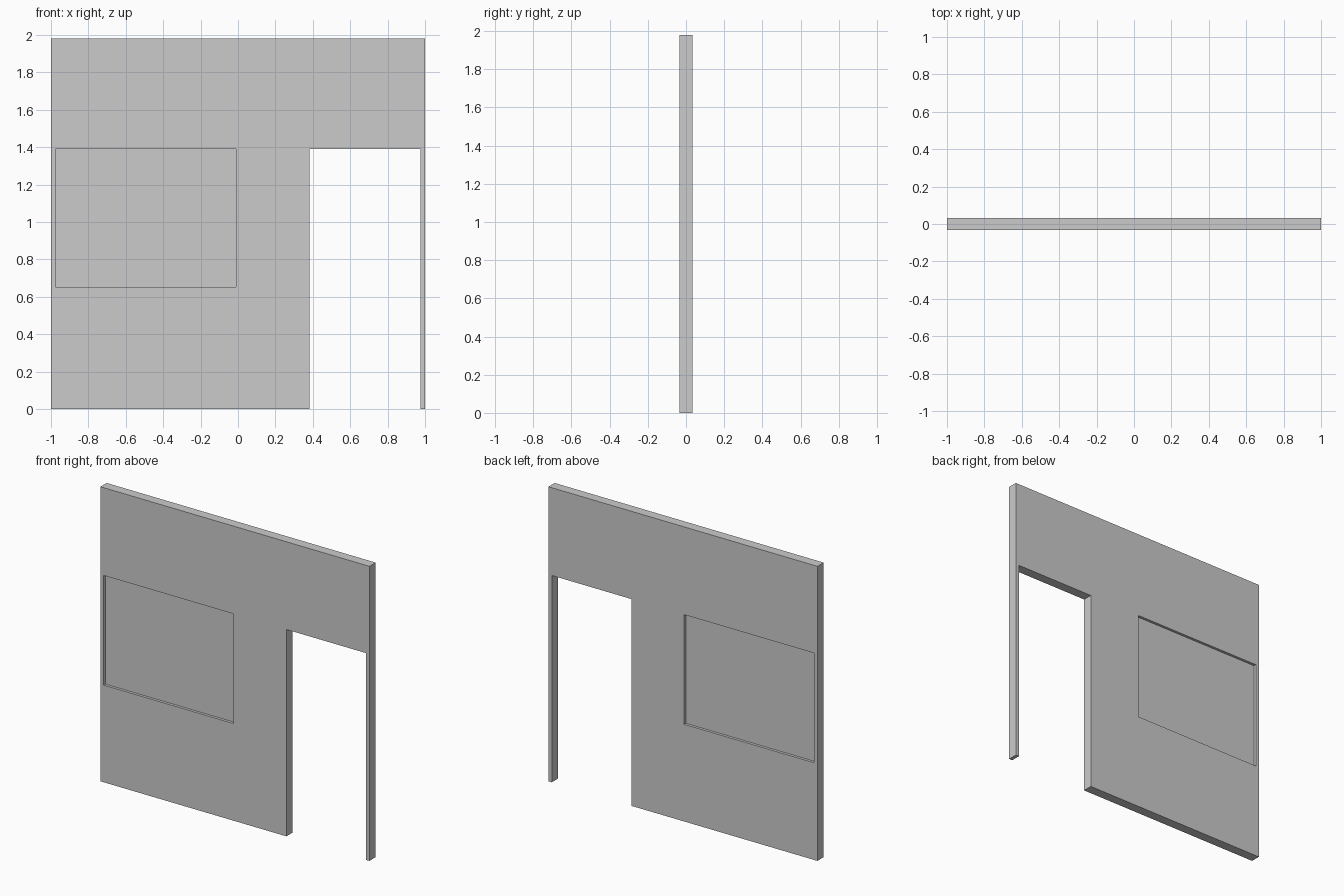
import bpy
from math import pi

if "Cube" in bpy.data.objects:
    bpy.data.objects.remove(bpy.data.objects["Cube"])

THICK = 0.066        # wall thickness
PANE = 0.03          # window pane thickness
TOP = 1.98
DOOR = (0.383, 0.975, 1.39)            # left, right, top
WIN = (-0.976, -0.01, 0.653, 1.39)     # left, right, bottom, top


def slab(name, loops, thickness):
    """Flat x/z outline with holes, thickened evenly about y = 0."""
    curve = bpy.data.curves.new(name, 'CURVE')
    curve.dimensions = '2D'
    curve.fill_mode = 'BOTH'
    curve.extrude = thickness / 2
    for pts in loops:
        s = curve.splines.new('POLY')
        s.points.add(len(pts) - 1)
        for p, (x, z) in zip(s.points, pts):
            p.co = (x, z, 0, 1)
        s.use_cyclic_u = True
        s.use_smooth = False
    obj = bpy.data.objects.new(name, curve)
    obj.rotation_euler.x = pi / 2
    bpy.context.collection.objects.link(obj)
    bpy.ops.object.select_all(action='DESELECT')
    obj.select_set(True)
    bpy.context.view_layer.objects.active = obj
    bpy.ops.object.convert(target='MESH')
    bpy.ops.object.shade_flat()
    return bpy.context.object


# Wall with a doorway notch and a window opening
dl, dr, dt = DOOR
wl, wr, wb, wt = WIN
window = [(wl, wb), (wr, wb), (wr, wt), (wl, wt)]
wall = [(-1, 0), (dl, 0), (dl, dt), (dr, dt), (dr, 0), (1, 0), (1, TOP), (-1, TOP)]
slab("wall", [wall, window], THICK)

# Thin pane set in the middle of the window opening
slab("window_pane", [window], PANE)
